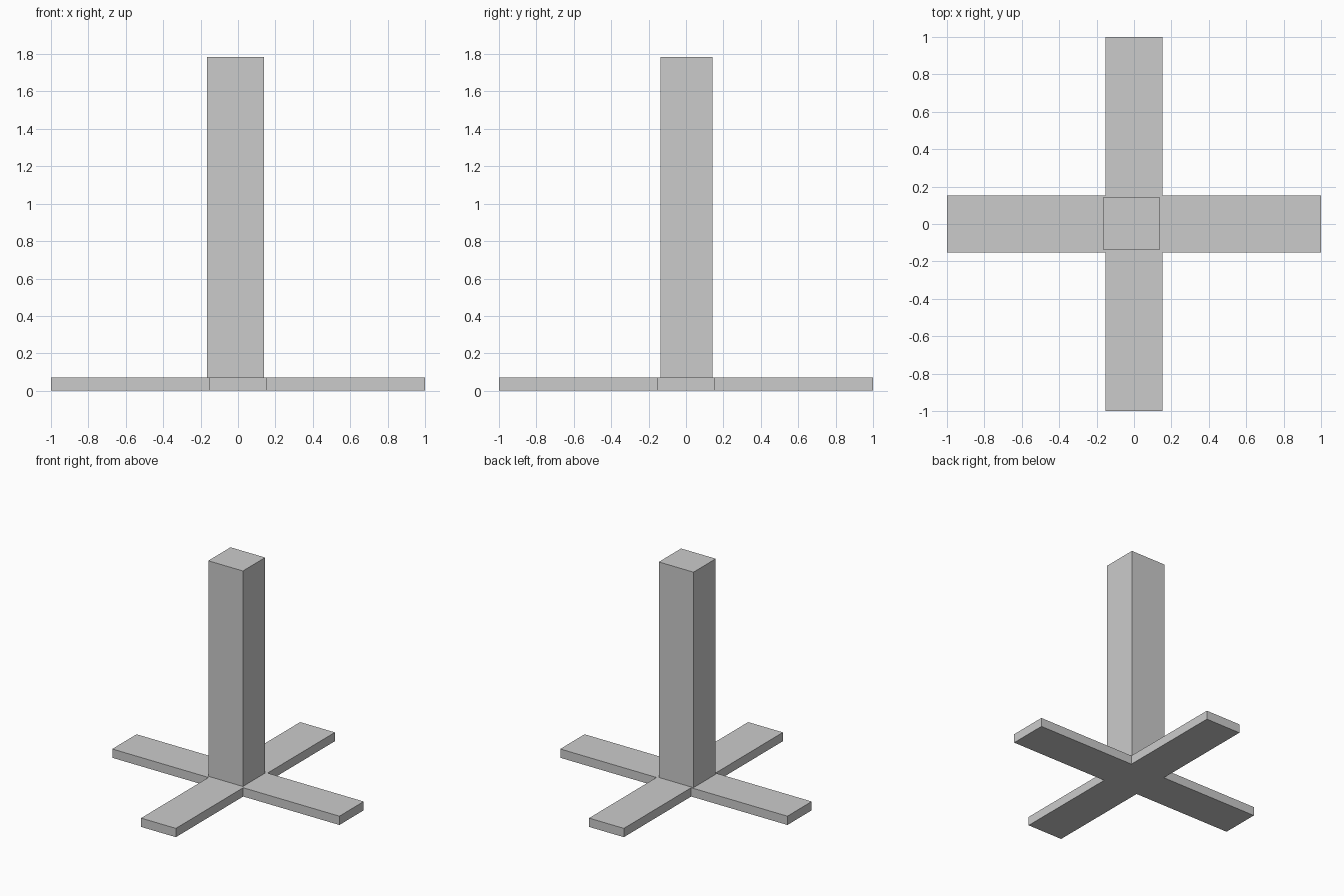
import bpy, bmesh

if "Cube" in bpy.data.objects:
    bpy.data.objects.remove(bpy.data.objects["Cube"])


def prism(name, outline, z0, z1):
    """Extrude a closed XY outline from z0 up to z1."""
    bm = bmesh.new()
    base = bm.faces.new([bm.verts.new((x, y, z0)) for x, y in outline])
    ext = bmesh.ops.extrude_face_region(bm, geom=[base], use_keep_orig=True)
    top = [v for v in ext["geom"] if isinstance(v, bmesh.types.BMVert)]
    bmesh.ops.translate(bm, verts=top, vec=(0, 0, z1 - z0))
    bmesh.ops.recalc_face_normals(bm, faces=bm.faces)
    mesh = bpy.data.meshes.new(name)
    bm.to_mesh(mesh)
    bm.free()
    obj = bpy.data.objects.new(name, mesh)
    bpy.context.collection.objects.link(obj)
    return obj


REACH, HALF = 1.0, 0.153
BASE_TOP, POST_TOP = 0.07, 1.785

# Cross-shaped foot: one arm's three corners, turned four times
cross = []
arm = [(REACH, -HALF), (REACH, HALF), (HALF, HALF)]
for _ in range(4):
    cross += arm
    arm = [(-y, x) for x, y in arm]
prism("cross_base", cross, 0, BASE_TOP)

# Upright post, set slightly off centre on the foot
x0, x1, y0, y1 = -0.166, 0.139, -0.137, 0.143
prism("post", [(x0, y0), (x1, y0), (x1, y1), (x0, y1)], BASE_TOP, POST_TOP)
